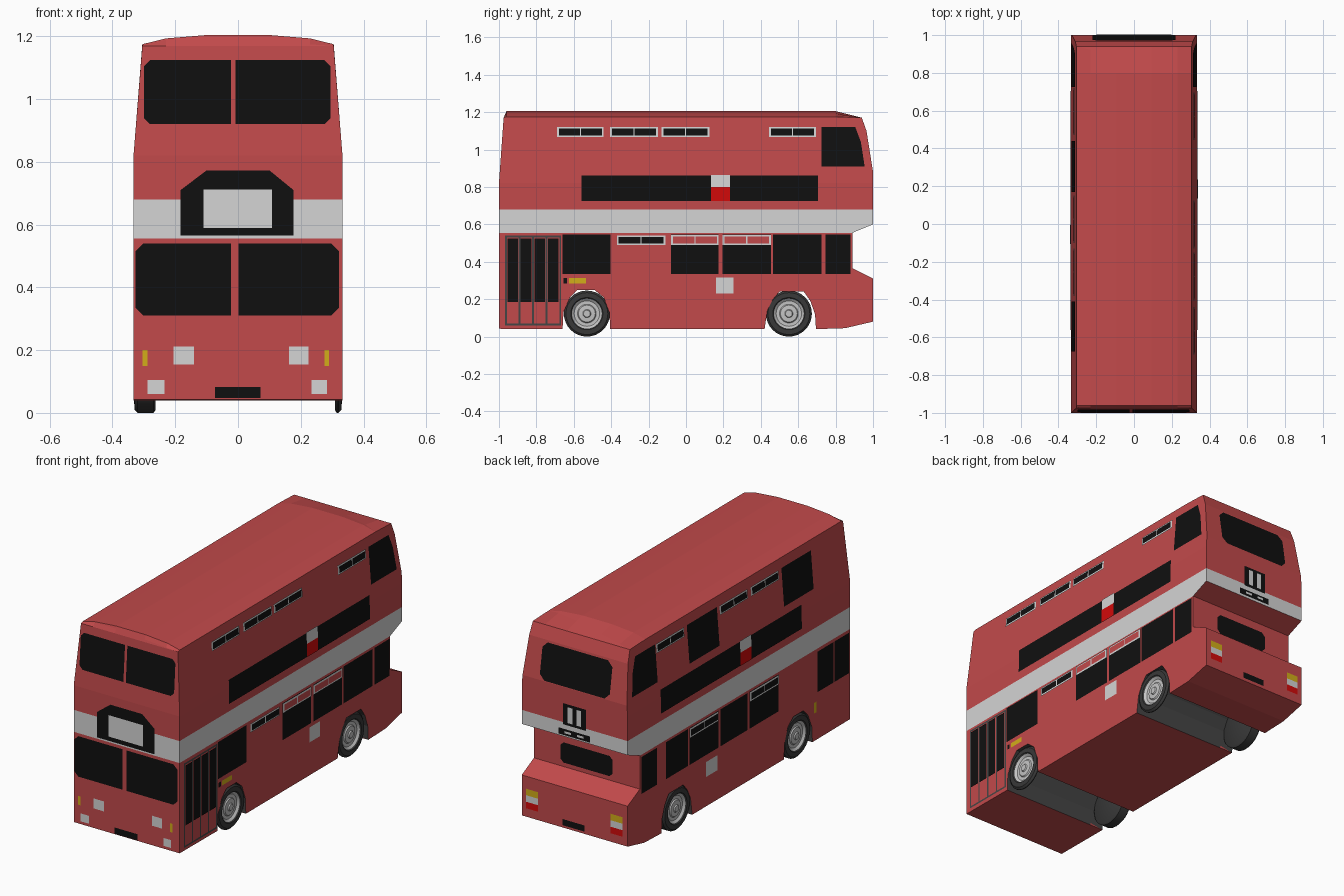
import bpy, bmesh, math
from mathutils import Vector

if "Cube" in bpy.data.objects:
    bpy.data.objects.remove(bpy.data.objects["Cube"])


def material(name, r, g, b):
    m = bpy.data.materials.new(name)
    m.diffuse_color = (r, g, b, 1)
    m.use_nodes = True
    m.node_tree.nodes["Principled BSDF"].inputs["Base Color"].default_value = m.diffuse_color
    return m


RED = material("body red", 0.54, 0.068, 0.07)
WHITE = material("pale grey", 0.66, 0.66, 0.66)
BLACK = material("window black", 0.005, 0.005, 0.005)
GREY = material("dark grey", 0.06, 0.06, 0.06)
TYRE = material("tyre grey", 0.04, 0.04, 0.04)
SILVER = material("rim silver", 0.55, 0.55, 0.55)
YELLOW = material("amber yellow", 0.65, 0.42, 0.01)
SIGNAL = material("bright red", 0.65, 0.003, 0.003)

# Surface tables: height -> half width, front y, rear y
HALF = [(0, .333), (.82, .333), (1.17, .305), (1.3, .305)]
FRONT = [(0, -1), (.82, -1), (1.17, -.975), (1.3, -.96)]
REAR = [(0, 1), (.31, 1), (.365, .89), (.555, .89), (.6, 1), (.88, 1), (1.1, .965), (1.17, .94)]


def lerp(table, t):
    for (a, va), (b, vb) in zip(table, table[1:]):
        if t <= b:
            return va + (vb - va) * (t - a) / (b - a)
    return table[-1][1]


def finish(bm, name, mats):
    me = bpy.data.meshes.new(name)
    bm.to_mesh(me)
    bm.free()
    for m in mats:
        me.materials.append(m)
    ob = bpy.data.objects.new(name, me)
    bpy.context.collection.objects.link(ob)
    return ob


# Body shell: side outline with both wheel arches, extruded across the width
outline = [(-1, .042), (-1, .82), (-.975, 1.17), (-.96, 1.205), (.8, 1.205), (.94, 1.17),
           (.965, 1.1), (1, .88), (1, .6), (.89, .555), (.89, .365), (1, .31), (1, .08), (.85, .045),
           (.695, .04), (.69, .12), (.665, .19), (.63, .24), (.5, .24), (.465, .2), (.435, .14), (.42, .04),
           (-.405, .04), (-.41, .13), (-.44, .21), (-.49, .25), (-.58, .25), (-.62, .21), (-.655, .13),
           (-.66, .04)]
bm = bmesh.new()
left = [bm.verts.new((-.333, y, z)) for y, z in outline]
right = [bm.verts.new((.333, y, z)) for y, z in outline]
bm.faces.new(left)
bm.faces.new(right[::-1])
for i in range(len(outline)):
    j = (i + 1) % len(outline)
    bm.faces.new((left[i], right[i], right[j], left[j]))
bmesh.ops.recalc_face_normals(bm, faces=bm.faces[:])
bmesh.ops.triangulate(bm, faces=bm.faces[:])
cuts = [((0, 0, z), (0, 0, 1)) for z in (.555, .68, .82)]
cuts += [((x, 0, 0), (1, 0, 0)) for x in (-.25, -.1, .1, .25)]
for co, no in cuts:
    bmesh.ops.bisect_plane(bm, geom=bm.verts[:] + bm.edges[:] + bm.faces[:],
                           dist=1e-5, plane_co=co, plane_no=no)
# Upper deck leans in and the roof is crowned
for v in bm.verts:
    v.co.x *= lerp(HALF, v.co.z) / .333
    if v.co.z > 1.19:
        v.co.z -= lerp([(0, 0), (.1, 0), (.235, .012), (.305, .03)], abs(v.co.x))
bm.normal_update()
# Pale waistband and grey wheel tunnels
for f in bm.faces:
    c, n = f.calc_center_median(), f.normal
    if .555 < c.z < .68 and n.z > -.5:
        f.material_index = 1
    elif abs(n.x) < .5 and .045 < c.z < .27 and min(abs(c.y + .53), abs(c.y - .557)) < .145:
        f.material_index = 2
finish(bm, "body_shell", [RED, WHITE, GREY])


def surface(side, a, z, off):
    if side == "front":
        return Vector((a, lerp(FRONT, z) - off, z))
    if side == "rear":
        return Vector((a, lerp(REAR, z) + off, z))
    s = 1 if side == "right" else -1
    return Vector((s * (lerp(HALF, z) + off), a, z))


OUT = {"front": (0, -1, 0), "rear": (0, 1, 0), "left": (-1, 0, 0), "right": (1, 0, 0)}


def plates(name, side, mat, shapes, layer=1):
    """Thin painted panels; a shape is (a0, a1, z0, z1) or a list of points."""
    bm = bmesh.new()
    for s in shapes:
        if not isinstance(s, list):
            a0, a1, z0, z1 = s
            s = [(a0, z0), (a1, z0), (a1, z1), (a0, z1)]
        f = bm.faces.new([bm.verts.new(surface(side, a, z, .002 + .002 * layer)) for a, z in s])
        f.normal_update()
        if f.normal.dot(Vector(OUT[side])) < 0:
            f.normal_flip()
    return finish(bm, side + "_" + name, [mat])


def chamfered(a0, a1, z0, z1, cl, cr):
    """Rectangle with cut corners on the low (cl) and high (cr) ends."""
    return [(a0 + cl, z0), (a1 - cr, z0), (a1, z0 + cr), (a1, z1 - cr),
            (a1 - cr, z1), (a0 + cl, z1), (a0, z1 - cl), (a0, z0 + cl)] if cl and cr else (
        [(a0 + cl, z0), (a1, z0), (a1, z1), (a0 + cl, z1), (a0, z1 - cl), (a0, z0 + cl)] if cl else
        [(a0, z0), (a1 - cr, z0), (a1, z0 + cr), (a1, z1 - cr), (a1 - cr, z1), (a0, z1)])


def vents(name, side, spans, z0, z1, pane):
    """Pale framed sliding vents, two panes each."""
    plates(name + "_frames", side, WHITE, [(a, b, z0, z1) for a, b in spans], 2)
    panes = []
    for a, b in spans:
        m = (a + b) / 2
        panes += [(a + .01, m - .003, z0 + .008, z1 - .008), (m + .003, b - .01, z0 + .008, z1 - .008)]
    plates(name + "_panes", side, pane, panes, 3)


# Windows shared by both sides
for side in ("right", "left"):
    plates("upper_rear_window", side, BLACK,
           [[(.725, .91), (.955, .91), (.935, 1.04), (.905, 1.12), (.725, 1.12)]])
    plates("middle_window", side, BLACK, [(-.56, .705, .725, .86)])
    b0 = .135 if side == "right" else -.105
    plates("badge_top", side, WHITE, [(b0, b0 + .1, .8, .865)], 2)
    plates("badge_bottom", side, SIGNAL, [(b0, b0 + .1, .725, .8)], 2)
    plates("filler_panel", side, WHITE, [(.16, .255, .23, .315) if side == "right" else (.2, .3, .21, .295)])

# Right side: lower windows, vents, door
plates("lower_windows", "right", BLACK,
       [(a, b, .335, .545) for a, b in ((-.66, -.405), (-.08, .175), (.195, .455), (.465, .725), (.745, .88))])
vents("upper_vents", "right", [(-.69, -.44), (-.405, -.15), (-.13, .125), (.445, .695)], 1.068, 1.12, BLACK)
vents("front_vent", "right", [(-.37, -.11)], .49, .54, BLACK)
vents("lower_vents", "right", [(-.08, .175), (.195, .455)], .49, .542, RED)
plates("door_frame", "right", GREY,
       [(y - .005, y + .005, .06, .54) for y in (-.962, -.89, -.818, -.746, -.672)]
       + [(-.967, -.667, z, z + .01) for z in (.06, .53)])
plates("door_panes", "right", BLACK,
       [(a, a + .057, .185, .525) for a in (-.955, -.884, -.811, -.739)], 2)
plates("side_indicator", "right", YELLOW, [(-.625, -.535, .285, .312)])
plates("indicator_end", "right", BLACK, [(-.655, -.635, .285, .312)])

# Left side: tall upper windows, lower windows, driver's window
plates("tall_windows", "left", BLACK, [(.17, .44, .905, 1.12), (-.675, -.41, .905, 1.12)])
vents("upper_vents", "left", [(.47, .72), (-.1, .15), (-.38, -.13)], 1.068, 1.12, BLACK)
plates("lower_windows", "left", BLACK,
       [(a, b, .335, .545) for a, b in ((.74, .88), (.465, .66), (.19, .45), (-.07, .17), (-.35, -.09))])
vents("lower_vents", "left", [(.19, .45), (-.35, -.09)], .49, .542, BLACK)
plates("cab_windows", "left", BLACK, [(-.985, -.852, .31, .54), (-.846, -.7, .31, .54)])
plates("side_indicator", "left", YELLOW, [(-.69, -.67, .2, .26)])

# Front: windscreens, destination box, lamps
plates("windscreens", "front", BLACK,
       [chamfered(-.30, -.023, .92, 1.125, .02, 0), chamfered(-.008, .295, .92, 1.125, 0, .02),
        chamfered(-.327, -.022, .31, .54, .025, 0), chamfered(.002, .322, .31, .54, 0, .025)])
plates("destination_box", "front", BLACK,
       [[(-.183, .565), (.177, .565), (.177, .71), (.1, .773), (-.1, .773), (-.183, .71)]])
plates("destination_panel", "front", WHITE, [(-.11, .108, .59, .712)], 2)
plates("headlamps", "front", WHITE, [(-.205, -.14, .155, .212), (.162, .225, .155, .212),
                                     (-.288, -.235, .06, .105), (.235, .283, .06, .105)])
plates("indicators", "front", YELLOW, [(-.304, -.288, .15, .2), (.275, .29, .15, .2)])
plates("number_plate", "front", BLACK, [(-.073, .072, .047, .082)])

# Rear: windows, route box, tail lamps
plates("windows", "rear", BLACK, [chamfered(-.22, .22, .885, 1.09, .03, .03),
                                  chamfered(-.165, .165, .39, .505, .02, .02)])
plates("route_box", "rear", BLACK, [(-.075, .07, .67, .79), (-.1, .1, .61, .645)])
plates("route_panels", "rear", WHITE, [(-.045, -.015, .685, .775), (.01, .04, .685, .775),
                                       (-.06, -.02, .622, .634), (.02, .06, .622, .634)], 2)
for i, m in enumerate((SIGNAL, WHITE, YELLOW)):
    z = .13 + .037 * i
    plates("tail_lamp_" + m.name.split()[-1], "rear", m, [(s * .265 - .038, s * .265 + .038, z, z + .037) for s in (-1, 1)])
plates("number_plate", "rear", BLACK, [(-.065, .075, .095, .13)])


def lathe(name, profile, s, y, mat, n=32):
    """Spin (radius, depth) points about the axle."""
    bm = bmesh.new()
    rings = [[bm.verts.new((s * (.331 - d), y + r * math.cos(t), .123 + r * math.sin(t)))
              for t in (2 * math.pi * k / n for k in range(n))] for r, d in profile]
    for p, q in zip(rings, rings[1:]):
        for k in range(n):
            j = (k + 1) % n
            bm.faces.new((p[k], p[j], q[j], q[k]))
    bmesh.ops.remove_doubles(bm, verts=bm.verts[:], dist=1e-5)
    bmesh.ops.recalc_face_normals(bm, faces=bm.faces[:])
    ob = finish(bm, name, [mat])
    bpy.context.view_layer.objects.active = ob
    ob.select_set(True)
    bpy.ops.object.shade_smooth_by_angle(angle=math.radians(35))
    ob.select_set(False)


# Wheels: tyre and dished rim, slimmer on the door side
for s, depth, side in ((-1, .068, "left"), (1, .022, "right")):
    for y, end in ((-.53, "front"), (.55, "rear")):
        tyre = [(.08, .006), (.086, 0), (.112, .001), (.123, .011), (.123, depth - .006),
                (.114, depth), (0, depth)]
        rim = [(0, .002), (.018, .002), (.022, .008), (.045, .01), (.05, .016), (.068, .016), (.08, .006)]
        lathe(f"{end}_{side}_tyre", tyre, s, y, TYRE)
        lathe(f"{end}_{side}_rim", rim, s, y, SILVER)
